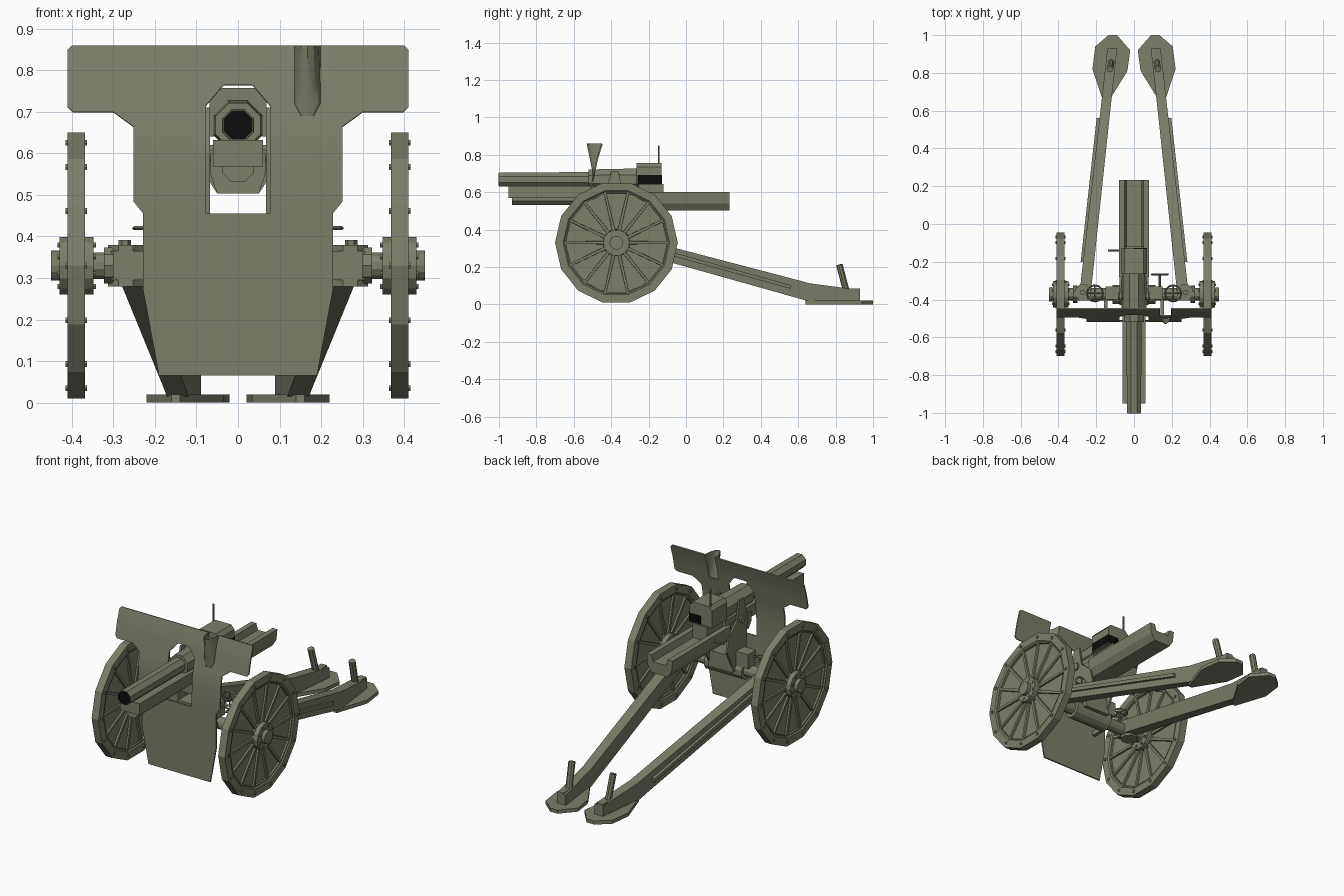
import bpy, bmesh, math
from mathutils import Vector, Matrix

if "Cube" in bpy.data.objects:
    bpy.data.objects.remove(bpy.data.objects["Cube"])


def material(name, col):
    m = bpy.data.materials.new(name)
    m.diffuse_color = (*col, 1)
    m.use_nodes = True
    m.node_tree.nodes["Principled BSDF"].inputs["Base Color"].default_value = m.diffuse_color
    return m


GREEN = material("olive grey paint", (0.20, 0.21, 0.145))
BLACK = material("black bore", (0.004, 0.004, 0.004))


def finish(name, bm, mat=GREEN, mirror=False, smooth=False):
    bmesh.ops.recalc_face_normals(bm, faces=bm.faces)
    me = bpy.data.meshes.new(name)
    bm.to_mesh(me)
    bm.free()
    me.materials.append(mat)
    ob = bpy.data.objects.new(name, me)
    bpy.context.collection.objects.link(ob)
    if smooth:
        bpy.ops.object.select_all(action='DESELECT')
        ob.select_set(True)
        bpy.context.view_layer.objects.active = ob
        bpy.ops.object.shade_smooth_by_angle(angle=math.radians(30))
    if mirror:
        mod = ob.modifiers.new("mirror", 'MIRROR')
        mod.use_mirror_merge = False
    return ob


def add_box(bm, x0, x1, y0, y1, z0, z1):
    m = Matrix.Translation(((x0 + x1) / 2, (y0 + y1) / 2, (z0 + z1) / 2)) @ \
        Matrix.Diagonal((x1 - x0, y1 - y0, z1 - z0, 1))
    bmesh.ops.create_cube(bm, size=1, matrix=m)


def add_cyl(bm, p, q, r, n=8, r2=None):
    p, q = Vector(p), Vector(q)
    d = q - p
    m = Matrix.Translation((p + q) / 2) @ d.to_track_quat('Z', 'Y').to_matrix().to_4x4() @ \
        Matrix.Rotation(math.pi / n, 4, 'Z')
    bmesh.ops.create_cone(bm, cap_ends=True, segments=n, radius1=r,
                          radius2=r if r2 is None else r2, depth=d.length, matrix=m)


def add_loft(bm, rings, caps=True, closed=True):
    vs = [[bm.verts.new(p) for p in ring] for ring in rings]
    n = len(vs[0])
    for a, b in zip(vs, vs[1:]):
        for i in range(n if closed else n - 1):
            j = (i + 1) % n
            bm.faces.new((a[i], a[j], b[j], b[i]))
    if caps:
        bm.faces.new(vs[0])
        bm.faces.new(vs[-1])


def box(name, *dims, mat=GREEN, mirror=False):
    bm = bmesh.new()
    add_box(bm, *dims)
    return finish(name, bm, mat, mirror)


def cyl(name, p, q, r, n=8, r2=None, mat=GREEN, mirror=False):
    bm = bmesh.new()
    add_cyl(bm, p, q, r, n, r2)
    return finish(name, bm, mat, mirror)


# wheels: 14-sided disc with recessed panels between the spokes
WY, WZ, N = -0.372, 0.33, 14


def on_wheel(x, r, a):
    return (x, WY + r * math.cos(a), WZ + r * math.sin(a))


bm = bmesh.new()
prof = [(0.03, 0.374), (0.065, 0.374), (0.278, 0.374), (0.285, 0.368), (0.328, 0.368),
        (0.328, 0.41), (0.285, 0.41), (0.278, 0.404), (0.065, 0.404), (0.03, 0.404)]
add_loft(bm, [[on_wheel(x, r, 2 * math.pi * i / N) for i in range(N)] for r, x in prof])
bmesh.ops.recalc_face_normals(bm, faces=bm.faces)
panels = []
for f in bm.faces:
    c = f.calc_center_median()
    if len(f.verts) == 4 and abs(f.normal.x) > 0.95 and 0.1 < math.hypot(c.y - WY, c.z - WZ) < 0.25:
        panels.append(f)
bmesh.ops.inset_individual(bm, faces=panels, thickness=0.010, depth=0)
bmesh.ops.inset_individual(bm, faces=panels, thickness=0.001, depth=-0.010)
finish("wheel", bm, mirror=True)

# rim and hub bolts
bm = bmesh.new()
for i in range(N):
    a = 2 * math.pi * i / N
    add_cyl(bm, on_wheel(0.363, 0.303, a), on_wheel(0.415, 0.303, a), 0.008, 6)
for i in range(8):
    a = 2 * math.pi * (i + 0.5) / 8
    add_cyl(bm, on_wheel(0.342, 0.054, a), on_wheel(0.434, 0.054, a), 0.007, 6)
finish("wheel_bolts", bm, mirror=True)

# hub and axle
cyl("wheel_hub", (0.348, WY, WZ), (0.43, WY, WZ), 0.071, 14, mirror=True)
cyl("axle_cap", (0.40, WY, WZ), (0.45, WY, WZ), 0.037, 14, mirror=True)
cyl("axle", (-0.40, WY, WZ), (0.40, WY, WZ), 0.033, 12)
cyl("axle_saddle", (-0.115, WY, WZ), (0.115, WY, WZ), 0.052, 12)
cyl("axle_collar", (0.30, WY, WZ), (0.322, WY, WZ), 0.046, 10, mirror=True)

# trail hinge brackets with pins
bm = bmesh.new()
add_cyl(bm, (0.27, -0.362, 0.28), (0.27, -0.362, 0.38), 0.046, 8)
add_box(bm, 0.225, 0.305, -0.405, -0.335, 0.295, 0.365)
add_cyl(bm, (0.272, -0.362, 0.38), (0.272, -0.362, 0.391), 0.015, 6)
finish("trail_hinge", bm, mirror=True)


# trail legs
def trail_x(y):
    return 0.257 - 0.142 * (y + 0.35) / 1.28


bm = bmesh.new()
rings = []
for y, top, bot, w in [(-0.35, 0.378, 0.30, 0.03), (0.61, 0.127, 0.03, 0.026),
                       (0.66, 0.113, 0.015, 0.026), (0.93, 0.077, 0.015, 0.026)]:
    c = trail_x(y)
    rings.append([(c - w, y, bot), (c + w, y, bot), (c + w, y, top), (c - w, y, top)])
add_loft(bm, rings)
finish("trail_leg", bm, mirror=True)

# long strap on the outside of each trail
bm = bmesh.new()
rings = []
for y, z in [(-0.20, 0.295), (0.56, 0.083)]:
    c = trail_x(y) + 0.024
    rings.append([(c, y, z), (c + 0.018, y, z), (c + 0.018, y, z + 0.02), (c, y, z + 0.02)])
add_loft(bm, rings)
finish("trail_strap", bm, mirror=True)

# spade plates and spikes
out = [(0.16, 0.64), (0.22, 0.82), (0.205, 0.94), (0.135, 1.0), (0.09, 1.0),
       (0.02, 0.92), (0.035, 0.81), (0.14, 0.64)]
bm = bmesh.new()
add_loft(bm, [[(x, y, z) for x, y in out] for z in (0.0, 0.02)])
finish("spade_plate", bm, mirror=True)
bm = bmesh.new()
add_cyl(bm, (0.12, 0.86, 0.06), (0.127, 0.82, 0.213), 0.018, 8)
add_box(bm, 0.103, 0.139, 0.82, 0.93, 0.06, 0.085)
finish("spade_spike", bm, mirror=True)

# shield: flat outline, bent backwards by height
BEND = [(0.0, -0.515), (0.50, -0.518), (0.62, -0.512), (0.70, -0.495), (0.78, -0.478), (0.87, -0.450)]


def shield_y(z):
    for (z0, y0), (z1, y1) in zip(BEND, BEND[1:]):
        if z <= z1:
            return y0 + (y1 - y0) * (z - z0) / (z1 - z0)
    return BEND[-1][1]


half = [(0, .065), (.19, .065), (.228, .27), (.228, .455), (.252, .485), (.252, .665), (.3, .7),
        (.398, .7), (.41, .712), (.41, .85), (.40, .86), (0, .86), (0, .765), (.035, .765),
        (.077, .715), (.077, .455), (0, .455)]
bm = bmesh.new()
for s in (1, -1):
    bm.faces.new([bm.verts.new((s * x, 0, z)) for x, z in half][::s])
bmesh.ops.remove_doubles(bm, verts=bm.verts, dist=1e-5)
bmesh.ops.triangulate(bm, faces=bm.faces)
cuts = [((0, 0, z), (0, 0, 1)) for z in (0.5, 0.56, 0.62, 0.66, 0.70, 0.72, 0.74, 0.78, 0.82)]
cuts += [((x, 0, 0), (1, 0, 0)) for x in (0.137, 0.197)]
for co, no in cuts:
    bmesh.ops.bisect_plane(bm, geom=bm.verts[:] + bm.edges[:] + bm.faces[:], plane_co=co, plane_no=no)
notch = []
for f in bm.faces:
    c = f.calc_center_median()
    if 0.137 < c.x < 0.197 and c.z > 0.72:
        notch.append(f)
bmesh.ops.delete(bm, geom=notch, context='FACES')
for v in bm.verts:
    v.co.y = shield_y(v.co.z)
bmesh.ops.recalc_face_normals(bm, faces=bm.faces)
bmesh.ops.solidify(bm, geom=bm.faces[:], thickness=0.008)
finish("shield", bm, smooth=True)

# sight funnel bulging forward from the shield
bm = bmesh.new()
rings = []
for z, w, d in [(0.69, 0.015, 0.002), (0.72, 0.031, 0.012), (0.76, 0.031, 0.028), (0.86, 0.031, 0.078)]:
    rings.append([(0.167 + w * math.cos(math.pi * i / 6),
                   shield_y(z) - d * math.sin(math.pi * i / 6), z) for i in range(7)])
add_loft(bm, rings, caps=False, closed=False)
bmesh.ops.solidify(bm, geom=bm.faces[:], thickness=0.004)
finish("sight_funnel", bm, smooth=True)

# barrel, sleeve and bore
BZ = 0.668
cyl("barrel", (0, -1.0, BZ), (0, -0.26, BZ), 0.041, 8, 0.043)
cyl("barrel_sleeve", (0, -0.52, BZ), (0, -0.25, BZ), 0.058, 8, 0.064)
cyl("bore", (0, -1.002, BZ), (0, -0.99, BZ), 0.038, 8, mat=BLACK)

# breech block with open black slot on the right and rear
bm = bmesh.new()
sec = [(-.068, .64), (.068, .64), (.068, .735), (.05, .757), (-.05, .757), (-.068, .735)]
add_loft(bm, [[(x, y, z) for x, z in sec] for y in (-0.265, -0.13)])
finish("breech_block", bm)
box("breech_slot", 0.0, 0.070, -0.258, -0.128, 0.645, 0.692, mat=BLACK)
cyl("breech_rod", (-0.05, -0.145, 0.75), (-0.05, -0.145, 0.85), 0.005, 6)

# recoil housing under the barrel
box("recoil_slide", -0.06, 0.06, -0.95, -0.26, 0.568, 0.632)
cyl("recoil_cylinder", (0, -0.93, 0.57), (0, -0.30, 0.57), 0.042, 8)

# cradle trough running to the rear
bm = bmesh.new()
sec = [(-.05, .503), (.05, .503), (.074, .54), (.08, .60), (.05, .60), (.04, .565),
       (-.04, .565), (-.05, .60), (-.08, .60), (-.074, .54)]
add_loft(bm, [[(x, y, z) for x, z in sec] for y in (-0.28, 0.232)])
finish("cradle_trough", bm)
bm = bmesh.new()
sec = [(-.05, .503), (.05, .503), (.066, .55), (.066, .60), (-.066, .60), (-.066, .55)]
add_loft(bm, [[(x, y, z) for x, z in sec] for y in (-0.48, -0.28)])
finish("cradle_front", bm)
box("cradle_lid", -0.045, 0.045, -0.265, -0.12, 0.56, 0.645)

# side plates carrying the cradle, with trunnions
bm = bmesh.new()
side = [(-.42, .36), (-.30, .36), (-.25, .46), (-.27, .54), (-.34, .60), (-.36, .71),
        (-.40, .71), (-.43, .60)]
add_loft(bm, [[(x, y, z) for y, z in side] for x in (0.067, 0.077)])
finish("side_plate", bm, mirror=True)
cyl("trunnion", (-0.086, -0.38, 0.60), (0.086, -0.38, 0.60), 0.022, 8)
box("carriage_body", -0.075, 0.075, -0.43, -0.30, 0.33, 0.42)
box("shield_bracket", 0.14, 0.16, -0.516, WY, 0.32, 0.345, mirror=True)


# handwheels
def handwheel(name, centre, axis, r, shaft, mirror):
    bm = bmesh.new()
    c, ax = Vector(centre), Vector(axis)
    rot = ax.to_track_quat('Z', 'Y').to_matrix()
    rings = []
    for i in range(13):
        a = 2 * math.pi * i / 12
        u = Vector((math.cos(a), math.sin(a), 0))
        rings.append([c + rot @ (u * (r + 0.005 * math.cos(b)) + Vector((0, 0, 0.005 * math.sin(b))))
                      for b in (0, math.pi / 2, math.pi, 3 * math.pi / 2)])
    add_loft(bm, rings, caps=False)
    bmesh.ops.remove_doubles(bm, verts=bm.verts, dist=1e-5)
    for k in range(2):
        u = rot @ Vector((math.cos(k * math.pi / 2), math.sin(k * math.pi / 2), 0)) * r
        add_cyl(bm, c - u, c + u, 0.004, 6)
    add_cyl(bm, c, c - ax * shaft, 0.006, 6)
    finish(name, bm, mirror=mirror)


handwheel("traverse_handwheel", (0.207, -0.367, 0.42), (0, 0, 1), 0.043, 0.08, True)
handwheel("elevation_handwheel", (0.137, -0.267, 0.42), (0, 1, 0), 0.043, 0.08, False)
box("gear_box", 0.07, 0.15, -0.40, -0.33, 0.36, 0.44, mirror=True)
cyl("cradle_lever", (-0.137, -0.14, 0.57), (-0.07, -0.14, 0.57), 0.006, 6)
